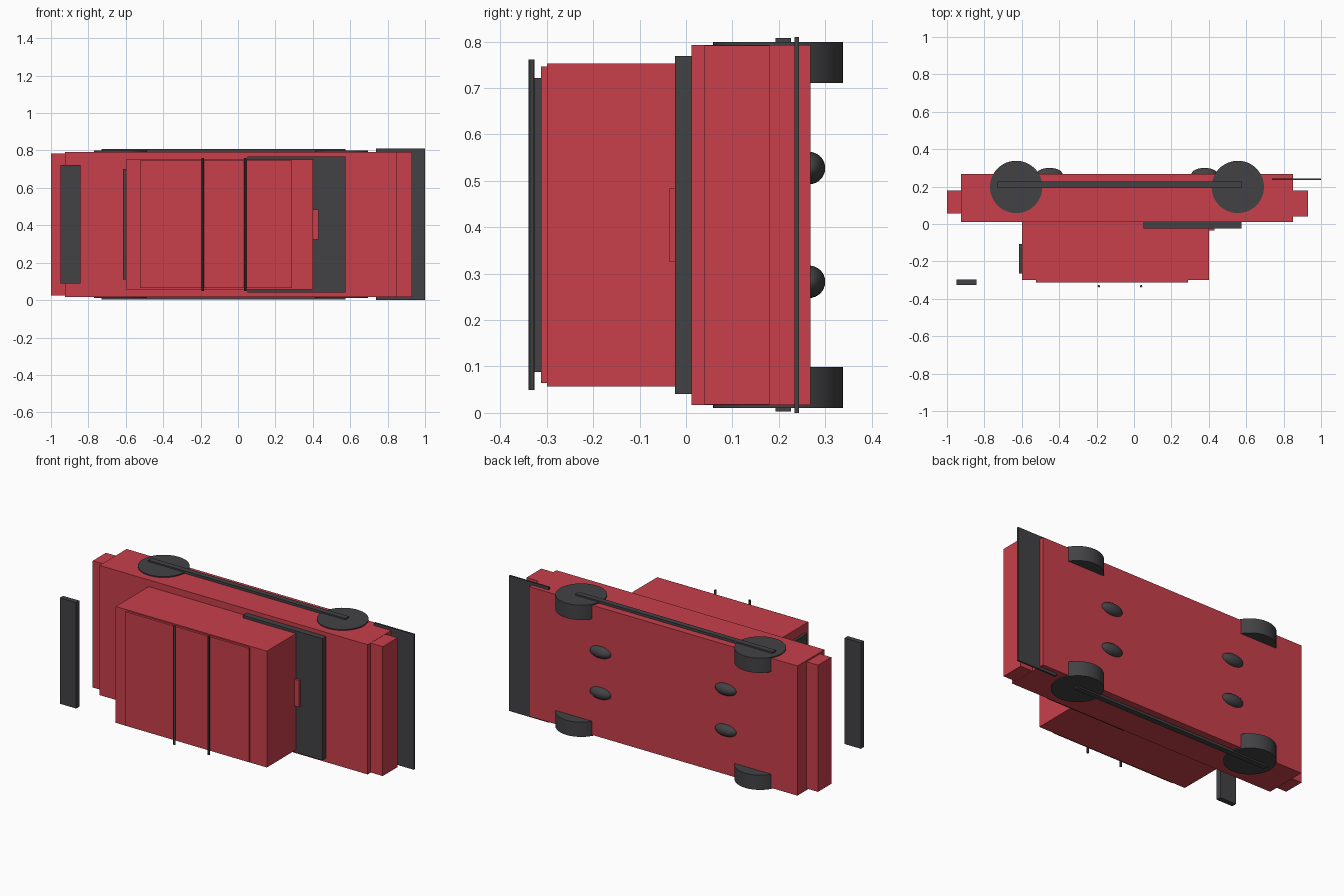
import bpy

if "Cube" in bpy.data.objects:
    bpy.data.objects.remove(bpy.data.objects["Cube"])

# Car lying on its side: length along x, wheels toward +y, roof toward -y, width along z
MID = 0.405  # centre plane of the car's width

red = bpy.data.materials.new("red_paint")
red.diffuse_color = (0.58, 0.05, 0.07, 1)
red.use_nodes = True
red.node_tree.nodes["Principled BSDF"].inputs["Base Color"].default_value = red.diffuse_color
dark = bpy.data.materials.new("dark_trim")
dark.diffuse_color = (0.055, 0.055, 0.06, 1)
dark.use_nodes = True
dark.node_tree.nodes["Principled BSDF"].inputs["Base Color"].default_value = dark.diffuse_color


def finish(name, mat):
    ob = bpy.context.object
    ob.name = name
    ob.data.materials.append(mat)
    return ob


def box(name, x, y, half_width, mat, z=MID):
    """Box from x and y ranges, with a half width about z."""
    bpy.ops.mesh.primitive_cube_add(
        size=1, location=((x[0] + x[1]) / 2, (y[0] + y[1]) / 2, z))
    ob = finish(name, mat)
    ob.scale = (x[1] - x[0], y[1] - y[0], 2 * half_width)
    bpy.ops.object.transform_apply(location=False, rotation=False, scale=True)
    return ob


def rod(name, x, y, z, radius, depth, sides, mat):
    """Cylinder across the car's width."""
    bpy.ops.mesh.primitive_cylinder_add(
        vertices=sides, radius=radius, depth=depth, location=(x, y, z))
    ob = finish(name, mat)
    bpy.ops.object.shade_smooth_by_angle()
    return ob


# Bodywork
box("lower_body", (-0.925, 0.85), (0.012, 0.268), 0.388, red)
box("rear_bumper", (-1.0, -0.925), (0.055, 0.18), 0.379, red)
box("front_bumper", (0.85, 0.93), (0.04, 0.18), 0.387, red)
box("cabin", (-0.6, 0.4), (-0.299, 0.012), 0.348, red)
box("roof_panel", (-0.525, 0.29), (-0.312, -0.299), 0.341, red)
box("hood_scoop", (0.33, 0.43), (-0.036, -0.02), 0.08, red)

# Dark panels
box("hood_panel", (0.05, 0.575), (-0.024, 0.012), 0.364, dark)
box("rear_window", (-0.616, -0.6), (-0.265, -0.108), 0.295, dark)
box("rear_wing", (-0.95, -0.842), (-0.327, -0.297), 0.317, dark)
box("front_splitter", (0.738, 1.0), (0.234, 0.244), 0.405, dark)

# Roof bars
for i, x in enumerate((-0.188, 0.038)):
    rod(f"roof_bar_{i + 1}", x, -0.3325, MID, 0.0065, 0.712, 12, dark)

# Parts on both sides
for label, s in (("left", 1), ("right", -1)):
    box(f"{label}_side_skirt", (-0.73, 0.575), (0.193, 0.226), 0.01, dark,
        MID + s * 0.3925)
    for end, wheel_x, pod_x in (("front", 0.555, 0.377), ("rear", -0.63, -0.452)):
        # Wheels
        rod(f"{end}_{label}_wheel", wheel_x, 0.198, MID + s * 0.350,
            0.14, 0.088, 48, dark)
        # Rounded pods under the floor
        bpy.ops.mesh.primitive_uv_sphere_add(
            segments=32, ring_count=16, radius=1,
            location=(pod_x, 0.265, MID + s * 0.1225))
        pod = finish(f"{end}_{label}_underfloor_pod", dark)
        pod.scale = (0.07, 0.035, 0.035)
        bpy.ops.object.transform_apply(location=False, rotation=False, scale=True)
        bpy.ops.object.shade_smooth()
